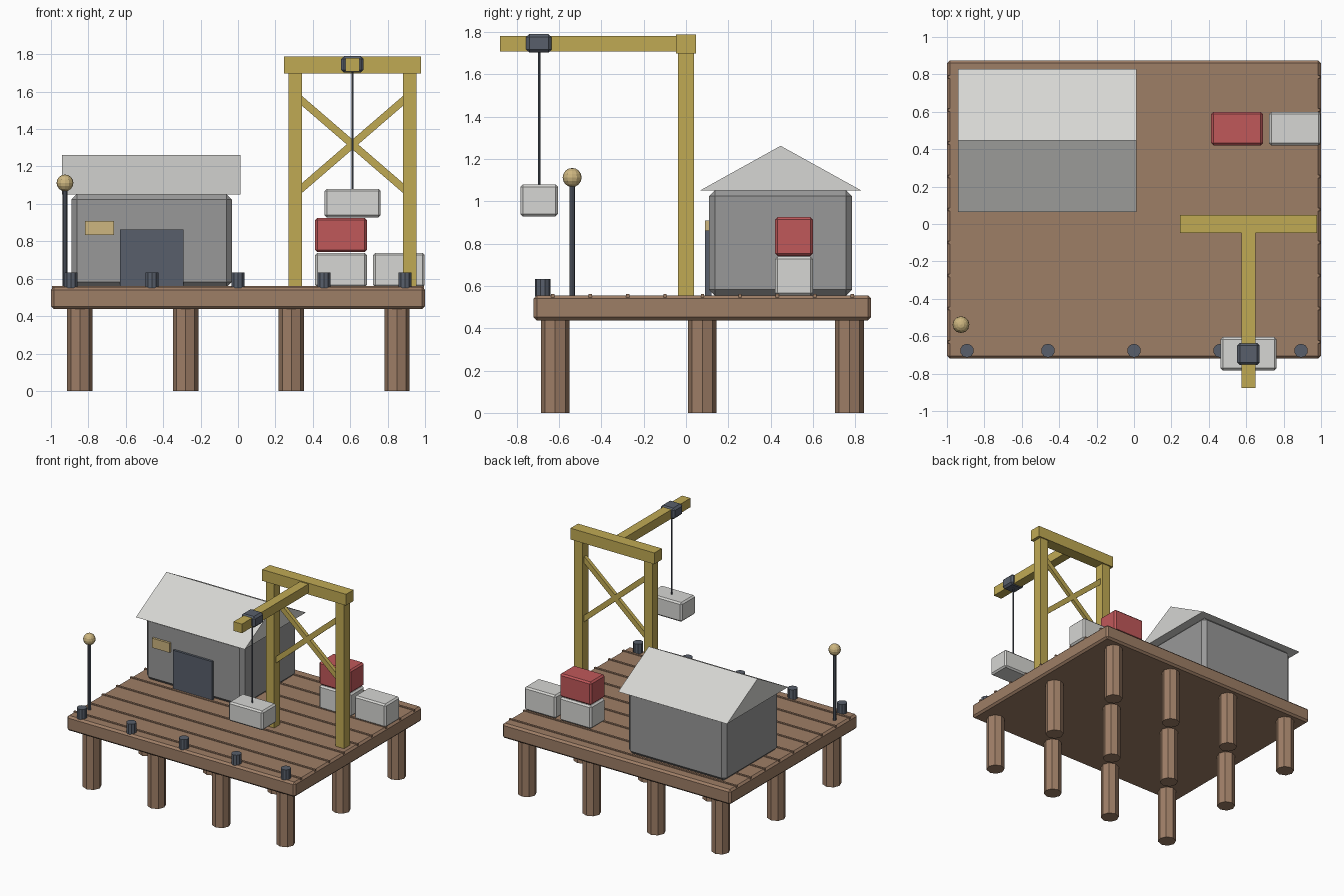
import bpy, bmesh, math
from mathutils import Vector

if "Cube" in bpy.data.objects:
    bpy.data.objects.remove(bpy.data.objects["Cube"])


def material(name, *rgb):
    m = bpy.data.materials.new(name)
    lin = [((c / 255 + 0.055) / 1.055) ** 2.4 for c in rgb]
    m.diffuse_color = (*lin, 1)
    m.use_nodes = True
    m.node_tree.nodes["Principled BSDF"].inputs["Base Color"].default_value = m.diffuse_color
    return m


WOOD = material("brown wood", 158, 126, 102)
YELLOW = material("crane yellow", 192, 170, 84)
RED = material("crate red", 192, 88, 90)
WHITE = material("pale grey", 214, 214, 211)
WALL = material("wall grey", 152, 152, 152)
STEEL = material("dark steel", 88, 95, 107)
LAMP = material("warm cream", 205, 182, 128)


def finish(name, bm, mat, loc=(0, 0, 0)):
    bmesh.ops.recalc_face_normals(bm, faces=bm.faces)
    me = bpy.data.meshes.new(name)
    bm.to_mesh(me)
    bm.free()
    me.materials.append(mat)
    ob = bpy.data.objects.new(name, me)
    ob.location = loc
    bpy.context.collection.objects.link(ob)
    return ob


def box(name, mat, x, y, z, bevel=0):
    """Box from (min, max) ranges, with an optional chamfer."""
    bm = bmesh.new()
    bmesh.ops.create_cube(bm, size=1)
    bmesh.ops.scale(bm, vec=[r[1] - r[0] for r in (x, y, z)], verts=bm.verts)
    if bevel:
        bmesh.ops.bevel(bm, geom=bm.edges[:], offset=bevel, segments=1, affect='EDGES')
    return finish(name, bm, mat, [(r[0] + r[1]) / 2 for r in (x, y, z)])


def cylinder(name, mat, x, y, z0, z1, r, sides=8):
    bm = bmesh.new()
    bmesh.ops.create_cone(bm, cap_ends=True, segments=sides, radius1=r, radius2=r, depth=z1 - z0)
    return finish(name, bm, mat, (x, y, (z0 + z1) / 2))


# Deck with thin plank battens
D = 0.555
box("deck", WOOD, (-1, 1), (-0.72, 0.875), (0.437, D), 0.015)
for i in range(9):
    y = -0.63 + i * 0.177
    box(f"plank_batten_{i}", WOOD, (-0.995, 0.995), (y - 0.008, y + 0.008), (D - 0.01, D + 0.006))

# Piles
for i in range(4):
    for j in range(3):
        cylinder(f"pile_{i}_{j}", WOOD, -0.845 + i * 0.565, -0.618 + j * 0.695, 0, 0.445, 0.068)

# Mooring posts along the front edge
for i, x in enumerate((-0.893, -0.46, 0, 0.46, 0.893)):
    cylinder(f"mooring_post_{i}", STEEL, x, -0.677, D - 0.005, 0.632, 0.037, 10)

# Lamp post
cylinder("lamp_pole", STEEL, -0.925, -0.538, D - 0.005, 1.09, 0.013)
bm = bmesh.new()
bmesh.ops.create_uvsphere(bm, u_segments=12, v_segments=8, radius=0.045)
finish("lamp_globe", bm, LAMP, (-0.925, -0.538, 1.112))

# Shed: walls, door, sign and gable roof
box("shed_walls", WALL, (-0.89, -0.033), (0.108, 0.785), (D, 1.052), 0.028)
box("shed_door", STEEL, (-0.632, -0.292), (0.09, 0.12), (D, 0.862))
box("shed_sign", LAMP, (-0.818, -0.663), (0.09, 0.12), (0.833, 0.908))
bm = bmesh.new()
gable = bm.faces.new([bm.verts.new((-0.94, y, z)) for y, z in ((0.065, 1.05), (0.83, 1.05), (0.447, 1.262))])
ext = bmesh.ops.extrude_face_region(bm, geom=[gable], use_keep_orig=True)
bmesh.ops.translate(bm, vec=(0.953, 0, 0), verts=[v for v in ext["geom"] if isinstance(v, bmesh.types.BMVert)])
finish("shed_roof", bm, WHITE)

# Crane frame
CX = 0.612
for side, s in (("left", -1), ("right", 1)):
    x = CX + s * 0.306
    box(f"crane_leg_{side}", YELLOW, (x - 0.037, x + 0.037), (-0.037, 0.037), (D, 1.72))
    # Diagonal brace running between the leg centres
    run = Vector((0.612, 0, s * 0.528))
    brace = box(f"crane_brace_{side}", YELLOW, (-run.length / 2, run.length / 2), (-0.015, 0.015), (-0.02, 0.02))
    brace.location = (CX, 0, 1.318)
    brace.rotation_euler.y = -math.atan2(run.z, run.x)
box("crane_top_beam", YELLOW, (CX - 0.367, CX + 0.367), (-0.047, 0.047), (1.698, 1.787))
box("crane_jib", YELLOW, (CX - 0.037, CX + 0.037), (-0.878, 0.03), (1.708, 1.78))

# Trolley, cable and hanging load
box("crane_trolley", STEEL, (CX - 0.06, CX + 0.06), (-0.755, -0.635), (1.702, 1.79), 0.015)
cylinder("crane_cable", STEEL, CX, -0.694, 1.06, 1.72, 0.006)
box("hanging_crate", WHITE, (0.463, 0.763), (-0.783, -0.605), (0.928, 1.08), 0.012)

# Stacked crates
box("lower_crate", WHITE, (0.413, 0.689), (0.42, 0.6), (D, 0.738), 0.012)
box("upper_crate", RED, (0.413, 0.689), (0.42, 0.6), (0.742, 0.925), 0.012)
box("side_crate", WHITE, (0.722, 0.998), (0.42, 0.6), (D, 0.738), 0.012)
